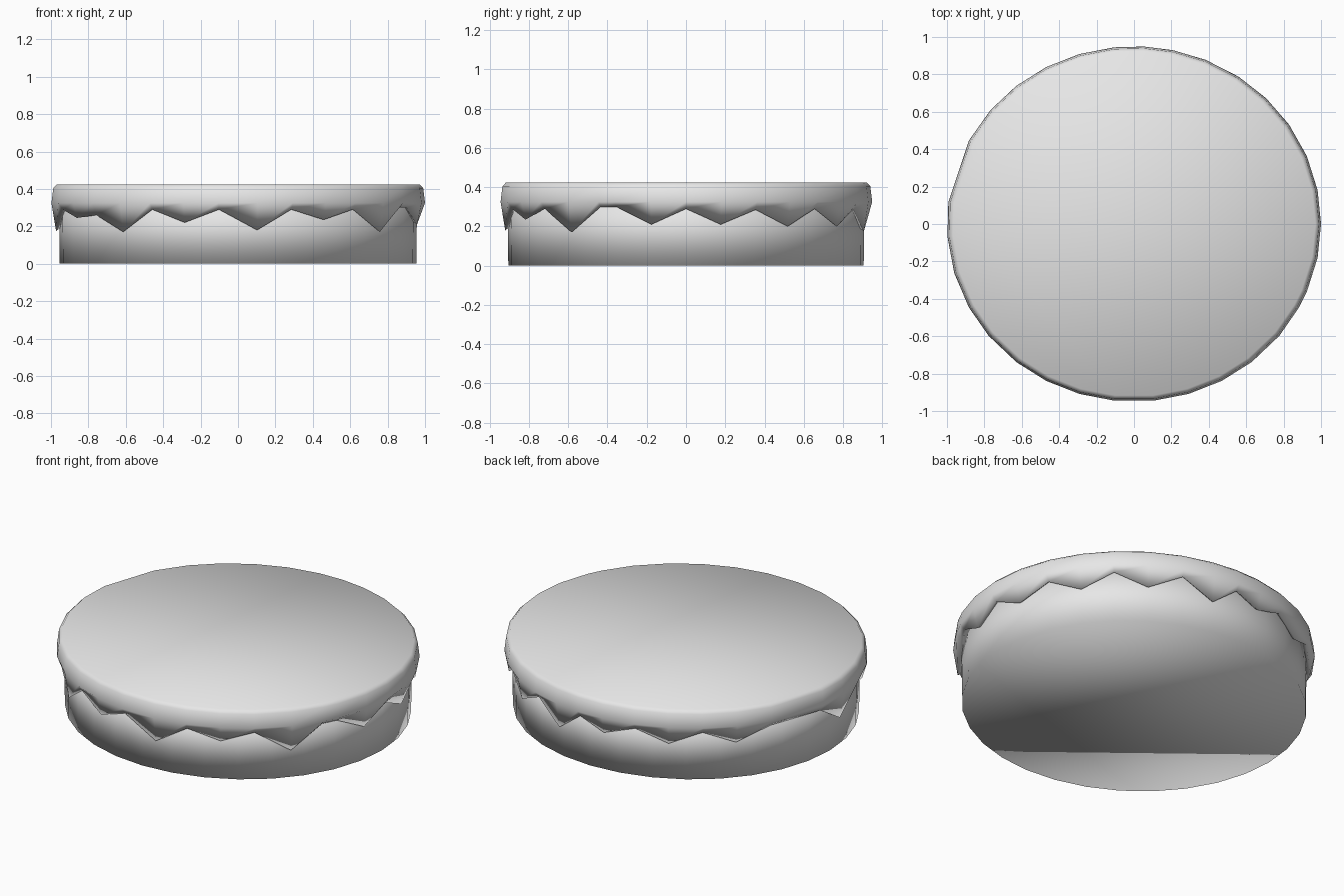
import bpy
import bmesh
from math import cos, sin, radians

cube = bpy.data.objects.get("Cube")
if cube:
    bpy.data.objects.remove(cube)

DEPTH = 0.95  # the cake is slightly narrower front to back

grey = bpy.data.materials.new("plain light grey")
grey.use_nodes = True
colour = (0.8, 0.8, 0.8, 1)
grey.diffuse_color = colour
grey.node_tree.nodes["Principled BSDF"].inputs["Base Color"].default_value = colour


def loft(name, angles, rings, cap_start=False, cap_end=False):
    """Skin a stack of rings; each ring is (radius, height function of index)."""
    bm = bmesh.new()
    loops = [[bm.verts.new((r * cos(radians(a)), r * DEPTH * sin(radians(a)), height(i)))
              for i, a in enumerate(angles)] for r, height in rings]
    n = len(angles)
    for low, high in zip(loops, loops[1:]):
        for i in range(n):
            j = (i + 1) % n
            bm.faces.new((low[i], low[j], high[j], high[i]))
    if cap_start:
        bm.faces.new(loops[0][::-1])
    if cap_end:
        bm.faces.new(loops[-1])
    for face in bm.faces:
        face.smooth = True
    mesh = bpy.data.meshes.new(name)
    bm.to_mesh(mesh)
    bm.free()
    mesh.materials.append(grey)
    obj = bpy.data.objects.new(name, mesh)
    bpy.context.collection.objects.link(obj)
    return obj


def level(z):
    return lambda i: z


# Round cake body
loft("cake_body", [i * 360 / 32 for i in range(32)],
     [(0.953, level(0)), (0.958, level(0.36))], cap_start=True, cap_end=True)

# Icing hem: angle around the cake and height of each drip tip or notch
hem = [(0, .29), (11, .21), (22.5, .285), (34, .2), (45, .29), (56, .2),
       (67.5, .29), (78, .175), (87, .29), (96, .23), (107, .29), (118, .22),
       (129, .29), (140, .22), (152, .29), (173, .285), (184, .175), (196, .29),
       (208, .245), (219, .26), (231, .17), (242, .29), (253, .22), (264, .29),
       (276, .18), (287, .29), (298, .235), (309, .29), (321, .17), (332, .3),
       (337.5, .3), (349, .21)]

# Icing: hidden inner edge, hem, bulging side, rounded rim and flat top
loft("icing", [a for a, z in hem],
     [(0.955, lambda i: hem[i][1] + 0.015),
      (0.975, lambda i: hem[i][1]),
      (1.0, level(0.325)),
      (0.99, level(0.405)),
      (0.97, level(0.425))], cap_end=True)
